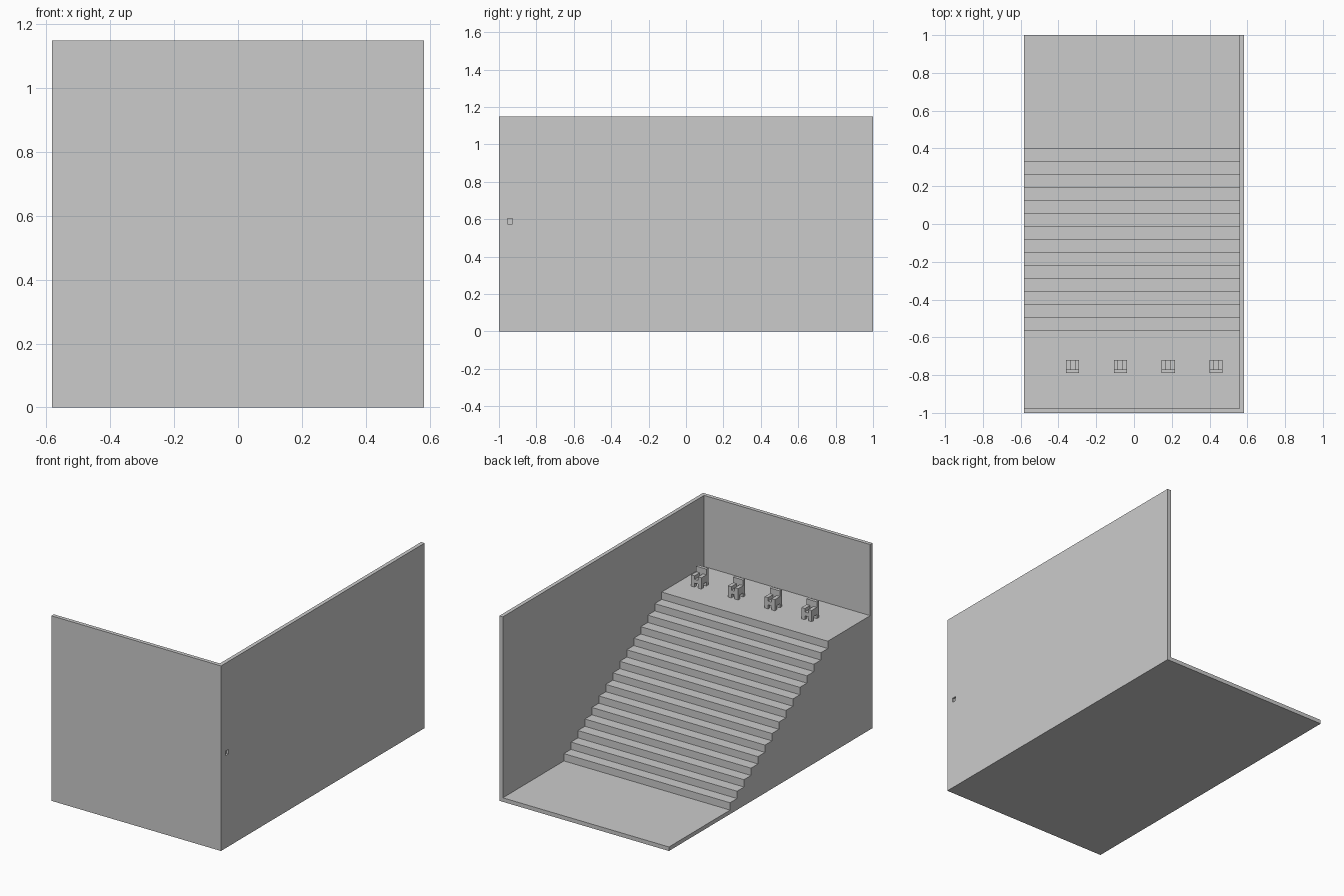
import bpy
import bmesh

default = bpy.data.objects.get("Cube")
if default:
    bpy.data.objects.remove(default, do_unlink=True)

GREY = (0.6, 0.6, 0.6, 1)
grey = bpy.data.materials.new("plain_grey")
grey.use_nodes = True
grey.diffuse_color = GREY
grey.node_tree.nodes["Principled BSDF"].inputs["Base Color"].default_value = GREY

HX, HY, TOP = 0.583, 1.0, 1.15
WALL = 0.024
FLOOR, PLATFORM = 0.025, 0.708
STEPS, FIRST, LAST = 15, 0.4, -0.56


def finish(name, bm):
    """Turn a bmesh into a named grey object."""
    bmesh.ops.recalc_face_normals(bm, faces=bm.faces)
    mesh = bpy.data.meshes.new(name)
    bm.to_mesh(mesh)
    bm.free()
    mesh.materials.append(grey)
    obj = bpy.data.objects.new(name, mesh)
    bpy.context.collection.objects.link(obj)
    return obj


def box(name, low, high):
    bm = bmesh.new()
    bmesh.ops.create_cube(bm, size=1)
    for v in bm.verts:
        for i in range(3):
            v.co[i] = low[i] if v.co[i] < 0 else high[i]
    return finish(name, bm)


def prism(name, outline, x0, x1):
    """Extrude a (y, z) outline along x."""
    bm = bmesh.new()
    face = bm.faces.new([bm.verts.new((x0, y, z)) for y, z in outline])
    side = bmesh.ops.extrude_face_region(bm, geom=[face])["geom"]
    verts = [g for g in side if isinstance(g, bmesh.types.BMVert)]
    bmesh.ops.translate(bm, verts=verts, vec=(x1 - x0, 0, 0))
    return finish(name, bm)


# Solid staircase with lower floor and upper platform
run = (LAST - FIRST) / (STEPS - 1)
rise = (PLATFORM - FLOOR) / STEPS
profile = [(-HY + WALL, 0), (HY, 0), (HY, FLOOR)]
for i in range(STEPS):
    y = FIRST + i * run
    profile += [(y, FLOOR + i * rise), (y, FLOOR + (i + 1) * rise)]
profile.append((-HY + WALL, PLATFORM))
prism("staircase", profile, -HX, HX - WALL)

# Front wall, and side wall with a small hole
box("front_wall", (-HX, -HY, 0), (HX - WALL, -HY + WALL, TOP))
side_wall = box("side_wall", (HX - WALL, -HY, 0), (HX, HY, TOP))
cutter = box("hole_cutter", (HX - WALL / 2, -0.955, 0.575), (HX + WALL, -0.928, 0.603))
cutter.hide_render = True
cutter.hide_viewport = True
cut = side_wall.modifiers.new("hole", "BOOLEAN")
cut.operation = "DIFFERENCE"
cut.object = cutter
cut.solver = "EXACT"

# Row of armchairs facing the stairs
HALF, THIRD = 0.035, 0.0117
BACK, FRONT, REST = -0.79, -0.72, -0.77
LEG, SEAT, ARM, HEAD = 0.025, 0.048, 0.07, 0.105
for n, x in enumerate((-0.325, -0.072, 0.181, 0.434), 1):
    def part(name, x0, x1, y0, y1, z0, z1):
        box(f"chair_{n}_{name}", (x + x0, y0, PLATFORM + z0), (x + x1, y1, PLATFORM + z1))

    part("seat", -HALF, HALF, REST, FRONT, LEG, SEAT)
    part("backrest", -HALF, HALF, BACK, REST, LEG, HEAD)
    for side, x0, x1 in (("right", -HALF, -THIRD), ("left", THIRD, HALF)):
        part(side + "_arm", x0, x1, REST, FRONT, SEAT, ARM)
        part(side + "_back_leg", x0, x1, BACK, REST, 0, LEG)
        part(side + "_front_leg", x0, x1, FRONT - 0.02, FRONT, 0, LEG)
